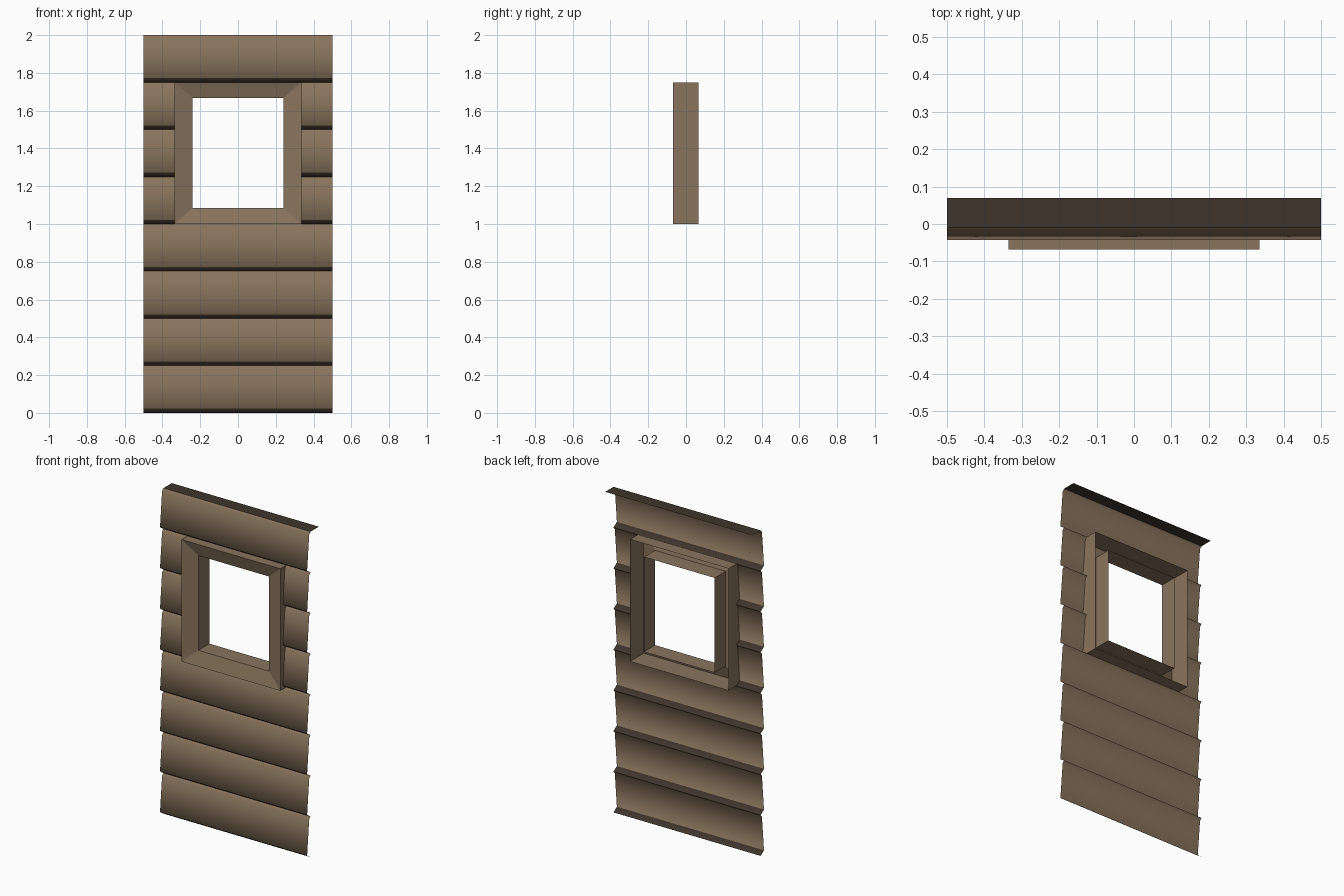
import bpy, bmesh

if "Cube" in bpy.data.objects:
    bpy.data.objects.remove(bpy.data.objects["Cube"])

ROW = 0.25            # height of one board
HOLE = 0.335          # half width of the window opening


def material(name, rgb):
    m = bpy.data.materials.new(name)
    m.diffuse_color = (*rgb, 1)
    m.use_nodes = True
    m.node_tree.nodes["Principled BSDF"].inputs["Base Color"].default_value = m.diffuse_color
    return m


wood = material("brown_wood", (0.25, 0.175, 0.11))
dark = material("dark_wood", (0.05, 0.036, 0.026))


def make_object(name, bm, mats):
    bmesh.ops.remove_doubles(bm, verts=bm.verts, dist=0.0001)
    me = bpy.data.meshes.new(name)
    bm.to_mesh(me)
    bm.free()
    for m in mats:
        me.materials.append(m)
    ob = bpy.data.objects.new(name, me)
    bpy.context.collection.objects.link(ob)
    return ob


def strip(bm, x0, x1, a, b, mat=0):
    """Quad between profile points a and b, given as (y, z)."""
    f = bm.faces.new([bm.verts.new(p) for p in (
        (x0, *a), (x1, *a), (x1, *b), (x0, *b))])
    f.material_index = mat


# siding: underside lip, sloping board face, bevelled top edge
profile = [(-0.01, 0), (-0.043, 0.022), (-0.023, 0.237), (-0.01, 0.25)]
bm = bmesh.new()
for row in range(8):
    beside_window = 4 <= row <= 6
    spans = [(-0.5, -HOLE), (HOLE, 0.5)]
    if not beside_window:
        spans.insert(1, (-HOLE, HOLE))
    pts = [(y, z + row * ROW) for y, z in profile]
    for x0, x1 in spans:
        for i in range(3):
            strip(bm, x0, x1, pts[i], pts[i + 1], 1 if i == 0 else 0)
siding = make_object("siding_boards", bm, [wood, dark])
bpy.context.view_layer.objects.active = siding
siding.select_set(True)
bpy.ops.object.shade_smooth_by_angle(angle=1.1)

# top flap running back from the upper board
bm = bmesh.new()
strip(bm, -0.5, 0.5, (-0.01, 2), (0.07, 2))
make_object("top_flap", bm, [dark])

# window frame: outer sides, sloped mitred face, inner reveal, open at the back
rings = [(HOLE, 1.0, 1.75, 0.065), (HOLE, 1.0, 1.75, -0.068),
         (0.24, 1.085, 1.667, -0.042), (0.24, 1.085, 1.667, 0.065)]
bm = bmesh.new()
loops = [[bm.verts.new(p) for p in ((-w, y, lo), (w, y, lo), (w, y, hi), (-w, y, hi))]
         for w, lo, hi, y in rings]
for a, b in zip(loops, loops[1:]):
    for i in range(4):
        j = (i + 1) % 4
        bm.faces.new((a[i], a[j], b[j], b[i]))
make_object("window_frame", bm, [wood])
